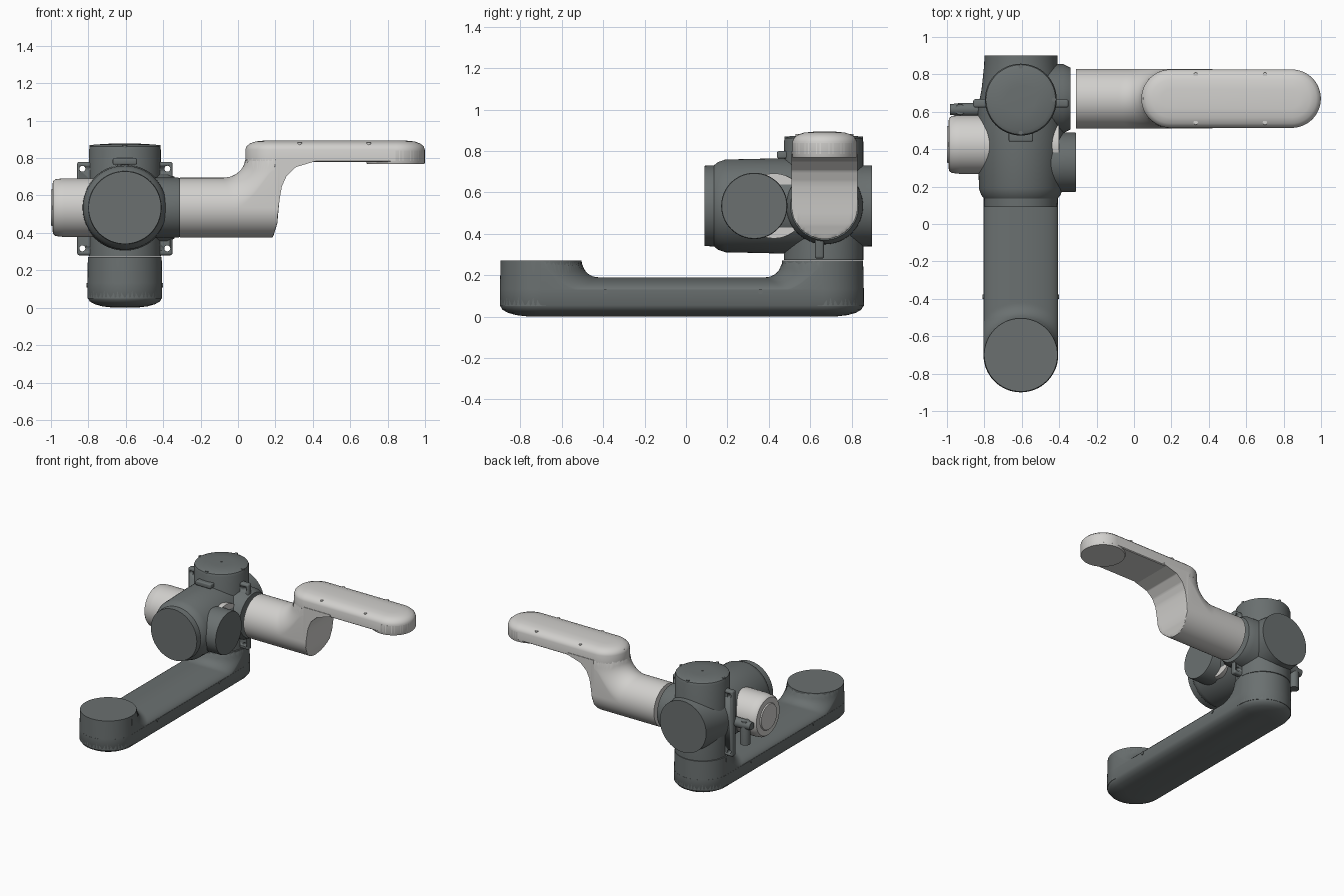
import bpy, bmesh
from math import pi, sin, cos, sqrt, hypot, radians
from mathutils import Vector

cube = bpy.data.objects.get("Cube")
if cube:
    bpy.data.objects.remove(cube, do_unlink=True)


def material(name, rgb):
    m = bpy.data.materials.new(name)
    m.use_nodes = True
    m.diffuse_color = (*rgb, 1)
    m.node_tree.nodes["Principled BSDF"].inputs["Base Color"].default_value = (*rgb, 1)
    return m


DARK = material("slate grey", (0.145, 0.163, 0.163))
LIGHT = material("pale grey", (0.64, 0.63, 0.61))
X0, Y0, ZC = -0.605, 0.665, 0.535      # hub column and its axis height
ARM_Y = 0.67


def finish(name, bm, mat, angle=35):
    bmesh.ops.remove_doubles(bm, verts=bm.verts, dist=0.0002)
    bmesh.ops.recalc_face_normals(bm, faces=bm.faces)
    mesh = bpy.data.meshes.new(name)
    bm.to_mesh(mesh)
    bm.free()
    ob = bpy.data.objects.new(name, mesh)
    bpy.context.collection.objects.link(ob)
    mesh.materials.append(mat)
    bpy.ops.object.select_all(action='DESELECT')
    ob.select_set(True)
    bpy.context.view_layer.objects.active = ob
    bpy.ops.object.shade_smooth_by_angle(angle=radians(angle))
    return ob


def loft(name, rings, mat):
    """Skin closed rings of points and cap both ends."""
    bm = bmesh.new()
    rows = [[bm.verts.new(p) for p in ring] for ring in rings]
    n = len(rows[0])
    for a, b in zip(rows, rows[1:]):
        for i in range(n):
            j = (i + 1) % n
            bm.faces.new((a[i], a[j], b[j], b[i]))
    bm.faces.new(rows[0][::-1])
    bm.faces.new(rows[-1])
    return finish(name, bm, mat)


def turned(name, axis, centre, profile, mat, n=64):
    """Turned solid: profile holds (position along axis, radius)."""
    k = "xyz".index(axis)
    rings = []
    for t, r in profile:
        ring = []
        for i in range(n):
            p = Vector(centre)
            p[k] = t
            p[(k + 1) % 3] += r * cos(2 * pi * i / n)
            p[(k + 2) % 3] += r * sin(2 * pi * i / n)
            ring.append(p)
        rings.append(ring)
    return loft(name, rings, mat)


def stadium(name, a, b, profile, mat, n=24):
    """Long rounded slab between centres a and b: profile holds (z, radius)."""
    a, b = Vector(a), Vector(b)
    d = (b - a).normalized()
    s = Vector((-d.y, d.x))
    rings = []
    for z, r in profile:
        ring = []
        for c, start in ((b, -pi / 2), (a, pi / 2)):
            for i in range(n + 1):
                t = start + pi * i / n
                p = c + d * r * cos(t) + s * r * sin(t)
                ring.append((p.x, p.y, z))
        rings.append(ring)
    return loft(name, rings, mat)


def field(name, xs, ys, low, high, mat):
    """Solid between two height functions over a grid."""
    bm = bmesh.new()
    lo = [[bm.verts.new((x, y, low(x, y))) for y in ys] for x in xs]
    hi = [[bm.verts.new((x, y, max(low(x, y), high(x, y)))) for y in ys] for x in xs]
    nx, ny = len(xs) - 1, len(ys) - 1
    for i in range(nx):
        for j in range(ny):
            for g in (lo, hi):
                bm.faces.new((g[i][j], g[i + 1][j], g[i + 1][j + 1], g[i][j + 1]))
    border = ([(i, 0) for i in range(nx)] + [(nx, j) for j in range(ny)]
              + [(i, ny) for i in range(nx, 0, -1)] + [(0, j) for j in range(ny, 0, -1)])
    for (i, j), (k, m) in zip(border, border[1:] + border[:1]):
        bm.faces.new((lo[i][j], lo[k][m], hi[k][m], hi[i][j]))
    return finish(name, bm, mat, 40)


def box(name, size, centre, mat, bevel=0.0):
    bm = bmesh.new()
    bmesh.ops.create_cube(bm, size=1)
    for v in bm.verts:
        v.co = Vector(centre) + Vector([c * s for c, s in zip(v.co, size)])
    if bevel:
        bmesh.ops.bevel(bm, geom=bm.edges[:], offset=bevel, segments=3, affect='EDGES', profile=0.5)
    return finish(name, bm, mat)


def span(a, b, n):
    return [a + (b - a) * i / n for i in range(n + 1)]


def arc_span(c, r, n):
    return [c - r * cos(pi * i / n) for i in range(n + 1)]


def fillet(base, top, t, width):
    """Concave sweep from top (t = 0) down to base (t = width)."""
    u = 1 - min(max(t / width, 0), 1)
    return base + (top - base) * (1 - sqrt(1 - u * u))


def half(r, offset):
    return sqrt(max(r * r - offset * offset, 0))


# Lower link: rounded sole, arched middle and two raised round ends
FRONT_Y, REAR_Y, R = -0.70, 0.66, 0.2
stadium("lower_link_sole", (X0, FRONT_Y), (X0, REAR_Y),
        [(0, 0.06), (0.007, 0.12), (0.018, 0.16), (0.033, 0.187), (0.055, R), (0.13, R)], DARK)


def link_top(x, y):
    arch = 0.12 + 0.07 * half(R, x - X0) / R
    t = min(hypot(x - X0, y - c) for c in (FRONT_Y, REAR_Y)) - 0.197
    return fillet(arch, 0.268, t, 0.08)


field("lower_link_middle", arc_span(X0, 0.199, 36), span(FRONT_Y, REAR_Y, 130),
      lambda x, y: 0.1, link_top, DARK)
for name, y in (("front", FRONT_Y), ("rear", REAR_Y)):
    turned(name + "_link_end", "z", (X0, y, 0), [(0.05, R), (0.15, 0.199), (0.27, 0.196)], DARK)

# Hub: upright column crossed by a long barrel
turned("hub_column", "z", (X0, Y0, 0),
       [(0.274, 0.192), (0.845, 0.192), (0.862, 0.186), (0.872, 0.165), (0.877, 0.08)], DARK)
turned("hub_barrel", "y", (X0, 0, ZC),
       [(0.09, 0.194), (0.135, 0.196), (0.155, 0.212), (0.19, 0.224), (0.45, 0.23),
        (0.62, 0.23), (0.72, 0.21), (0.85, 0.196), (0.9, 0.195)], DARK)
turned("arm_socket", "x", (0, ARM_Y, ZC), [(X0, 0.19), (-0.38, 0.185), (-0.34, 0.165)], DARK)
turned("side_boss", "x", (0, 0.33, ZC), [(X0, 0.16), (-0.32, 0.16), (-0.31, 0.157)], DARK)
turned("left_cap", "x", (0, 0.425, ZC),
       [(-0.4, 0.157), (-0.93, 0.157), (-0.975, 0.152), (-0.99, 0.14), (-0.992, 0.1),
        (-1.0, 0.095)], LIGHT)
box("front_clip", (0.13, 0.07, 0.035), (X0, 0.475, 0.782), DARK, 0.008)

# Mounting plate with a hole in each corner
plate = box("mounting_plate", (0.51, 0.045, 0.5), (X0, 0.645, 0.53), DARK, 0.012)
for sx in (-1, 1):
    for sz in (-1, 1):
        cutter = turned("hole_cutter", "y", (X0 + sx * 0.227, 0, 0.53 + sz * 0.213),
                        [(0.6, 0.016), (0.7, 0.016)], DARK, 16)
        cutter.hide_render = True
        cut = plate.modifiers.new("hole", 'BOOLEAN')
        cut.operation, cut.solver, cut.object = 'DIFFERENCE', 'EXACT', cutter
        bpy.context.view_layer.objects.active = plate
        bpy.ops.object.modifier_apply(modifier=cut.name)
        bpy.data.objects.remove(cutter, do_unlink=True)

# Cable connector on the side of the plate
turned("connector_bar", "x", (0, 0.612, 0.53), [(-0.985, 0.028), (-0.92, 0.036), (-0.82, 0.036)], DARK, 24)
turned("connector_plug", "z", (-0.93, 0.612, 0), [(0.385, 0.036), (0.5, 0.036), (0.56, 0.028)], DARK, 24)

# Pale arm: tube that sweeps up into the upper link
ELBOW_X, TUBE_R = 0.195, 0.16
UNDERSIDE = [(0.185, 0.37), (0.21, 0.45), (0.222, 0.58), (0.235, 0.65),
             (0.26, 0.705), (0.31, 0.752), (0.42, 0.785)]


def arm_low(x, y):
    floor = 0.3
    for (x1, z1), (x2, z2) in zip(UNDERSIDE, UNDERSIDE[1:]):
        if x1 <= x <= x2:
            floor = z1 + (z2 - z1) * (x - x1) / (x2 - x1)
    return max(floor, ZC - half(TUBE_R, y - ARM_Y))


def arm_high(x, y):
    if x > ELBOW_X:
        return 0.8
    t = hypot(x - ELBOW_X, y - ARM_Y) - 0.156
    return fillet(ZC + half(TUBE_R, y - ARM_Y), 0.8, t, 0.12)


field("arm_tube_and_elbow", span(-0.31, -0.1, 4) + span(-0.09, 0.18, 40) + span(0.185, 0.42, 47),
      arc_span(ARM_Y, TUBE_R, 40), arm_low, arm_high, LIGHT)
TIP_X = 0.843
stadium("upper_link", (ELBOW_X, ARM_Y), (TIP_X, ARM_Y),
        [(0.78, 0.15), (0.785, 0.156), (0.845, 0.156), (0.862, 0.15), (0.878, 0.132),
         (0.889, 0.1), (0.894, 0.05)], LIGHT)
turned("upper_link_tip", "z", (TIP_X, ARM_Y, 0), [(0.768, 0.153), (0.774, 0.156), (0.84, 0.156)], LIGHT)

# Screw heads on the arm and the column top
for x, dy, z in ((0.06, 0, 0.864), (0.33, 0.128, 0.88), (0.33, -0.128, 0.88),
                 (0.7, 0.128, 0.88), (0.7, -0.128, 0.88), (0.975, 0, 0.864)):
    turned("arm_screw", "z", (x, ARM_Y + dy, 0), [(z - 0.02, 0.012), (z + 0.002, 0.012)], LIGHT, 12)
for dx, dy in ((0, 0), (0.178, 0), (-0.178, 0), (0, 0.178), (0, -0.178)):
    z = 0.871 if dx or dy else 0.879
    turned("column_screw", "z", (X0 + dx, Y0 + dy, 0), [(0.85, 0.012), (z, 0.012)], DARK, 12)

# Screw heads along the sides of the lower link
for side in (-1, 1):
    for y in (-0.39, 0.36):
        x = X0 + side * 0.2
        turned("link_screw", "x", (0, y, 0.12), [(x - 0.005, 0.012), (x + 0.005, 0.012)], DARK, 12)
